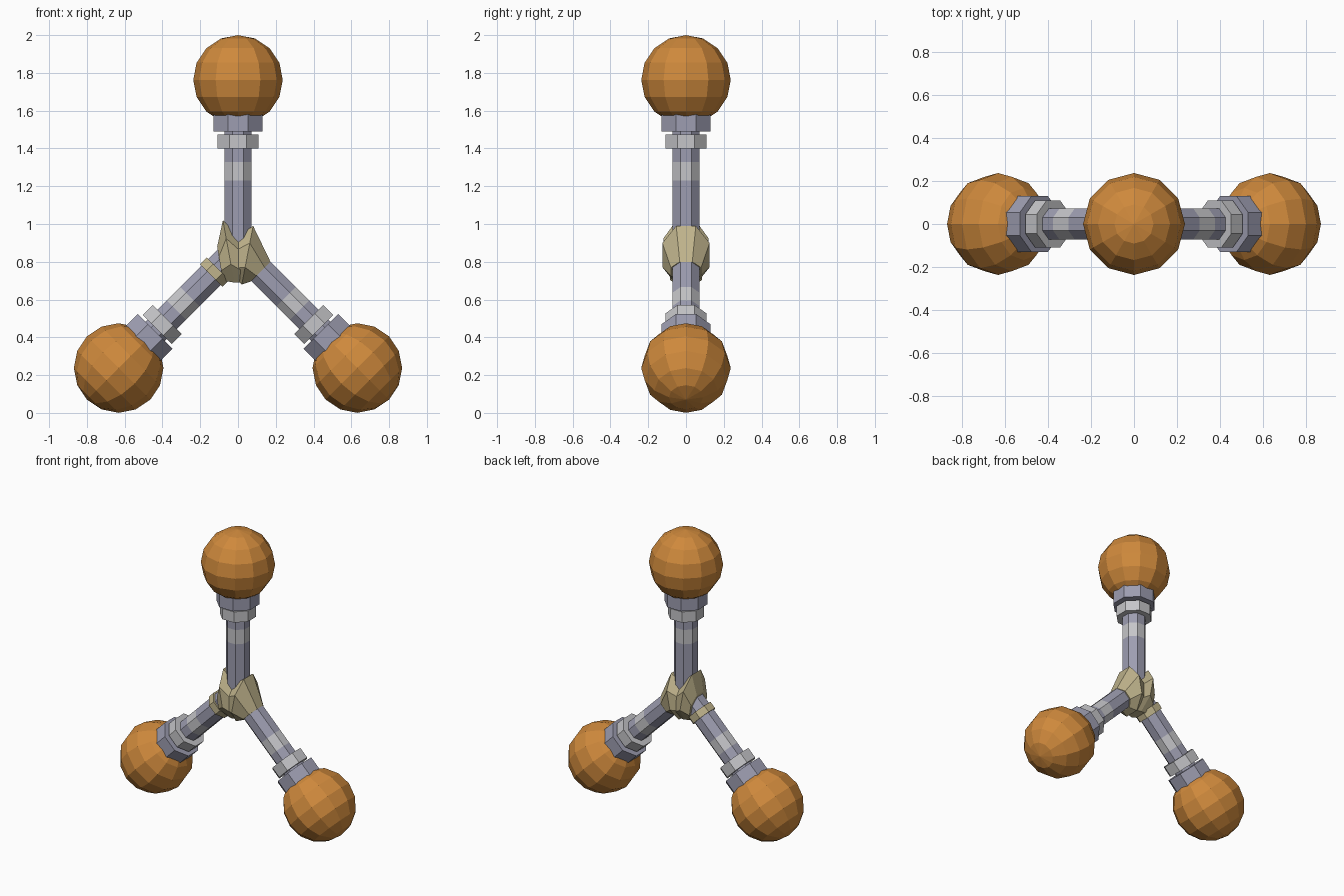
import bpy, bmesh, math
from mathutils import Matrix, Vector

if "Cube" in bpy.data.objects:
    bpy.data.objects.remove(bpy.data.objects["Cube"])

CENTER = Vector((0, 0, 0.8694))   # where the three arms meet
REACH, BALL_R = 0.8936, 0.237


def material(name, rgb):
    m = bpy.data.materials.new(name)
    m.diffuse_color = (*rgb, 1)
    m.use_nodes = True
    m.node_tree.nodes["Principled BSDF"].inputs["Base Color"].default_value = m.diffuse_color
    return m


ORANGE = material("orange", (0.62, 0.25, 0.045))
STEEL = material("blue grey", (0.34, 0.34, 0.44))
SILVER = material("light grey", (0.56, 0.56, 0.58))
TAN = material("tan", (0.52, 0.45, 0.26))


def finish(bm, name, mat, matrix=None):
    bmesh.ops.recalc_face_normals(bm, faces=bm.faces)
    if matrix:
        bm.transform(matrix)
    me = bpy.data.meshes.new(name)
    bm.to_mesh(me)
    bm.free()
    me.materials.append(mat)
    ob = bpy.data.objects.new(name, me)
    bpy.context.collection.objects.link(ob)
    return ob


def loft(rings, name, mat, matrix=None):
    """Skin a list of closed point rings and cap both ends."""
    bm = bmesh.new()
    loops = [[bm.verts.new(p) for p in r] for r in rings]
    n = len(loops[0])
    for a, b in zip(loops, loops[1:]):
        for i in range(n):
            j = (i + 1) % n
            bm.faces.new((a[i], a[j], b[j], b[i]))
    bm.faces.new(loops[0])
    bm.faces.new(loops[-1])
    return finish(bm, name, mat, matrix)


def sleeve(name, mat, d0, d1, r, matrix):
    """Eight-sided tube piece along an arm; r is the half width across flats."""
    R = r / math.cos(math.pi / 8)
    ang = [math.pi / 8 + k * math.pi / 4 for k in range(8)]
    loft([[(R * math.cos(a), R * math.sin(a), d) for a in ang] for d in (d0, d1)],
         name, mat, matrix)


def lump(name, sections):
    """Faceted casting lofted through tilted octagons: top xz, bottom xz, half depth."""
    rings = []
    for (x1, z1), (x0, z0), hy in sections:
        top, bot = Vector((x1, 0, z1)), Vector((x0, 0, z0))
        mid, half = (top + bot) / 2, (top - bot) / 2
        ring = []
        for k in range(8):
            a = math.pi / 8 + k * math.pi / 4
            c, s = math.cos(a) / math.cos(math.pi / 8), math.sin(a) / math.cos(math.pi / 8)
            ring.append(mid + half * c + Vector((0, hy * s, 0)))
        rings.append(ring)
    loft(rings, name, TAN)


# Three identical arms: straight up and 45 degrees down on both sides
for side, deg in (("top", 0), ("right", 135), ("left", -135)):
    m = Matrix.Translation(CENTER) @ Matrix.Rotation(math.radians(deg), 4, 'Y')
    sleeve(side + "_pipe_inner", STEEL, 0, 0.36, 0.072, m)
    sleeve(side + "_pipe_band", SILVER, 0.36, 0.46, 0.072, m)
    sleeve(side + "_pipe_outer", STEEL, 0.46, 0.70, 0.072, m)
    sleeve(side + "_ring", SILVER, 0.53, 0.605, 0.109, m)
    sleeve(side + "_collar", STEEL, 0.62, 0.72, 0.13, m)
    bm = bmesh.new()
    bmesh.ops.create_uvsphere(bm, u_segments=12, v_segments=8, radius=BALL_R)
    finish(bm, side + "_ball", ORANGE, m @ Matrix.Translation((0, 0, REACH)))
    if side == "left":
        sleeve("left_clamp_ring", TAN, 0.15, 0.20, 0.084, m)

# Tan hub: two uneven faceted castings meeting in the middle
lump("hub_right", [((-0.01, 0.93), (0.0, 0.70), 0.10),
                   ((0.08, 0.99), (0.02, 0.68), 0.125),
                   ((0.172, 0.80), (0.067, 0.695), 0.08)])
lump("hub_left", [((0.02, 0.92), (0.01, 0.69), 0.10),
                  ((-0.08, 1.02), (-0.02, 0.69), 0.12),
                  ((-0.11, 0.88), (-0.08, 0.70), 0.09)])
